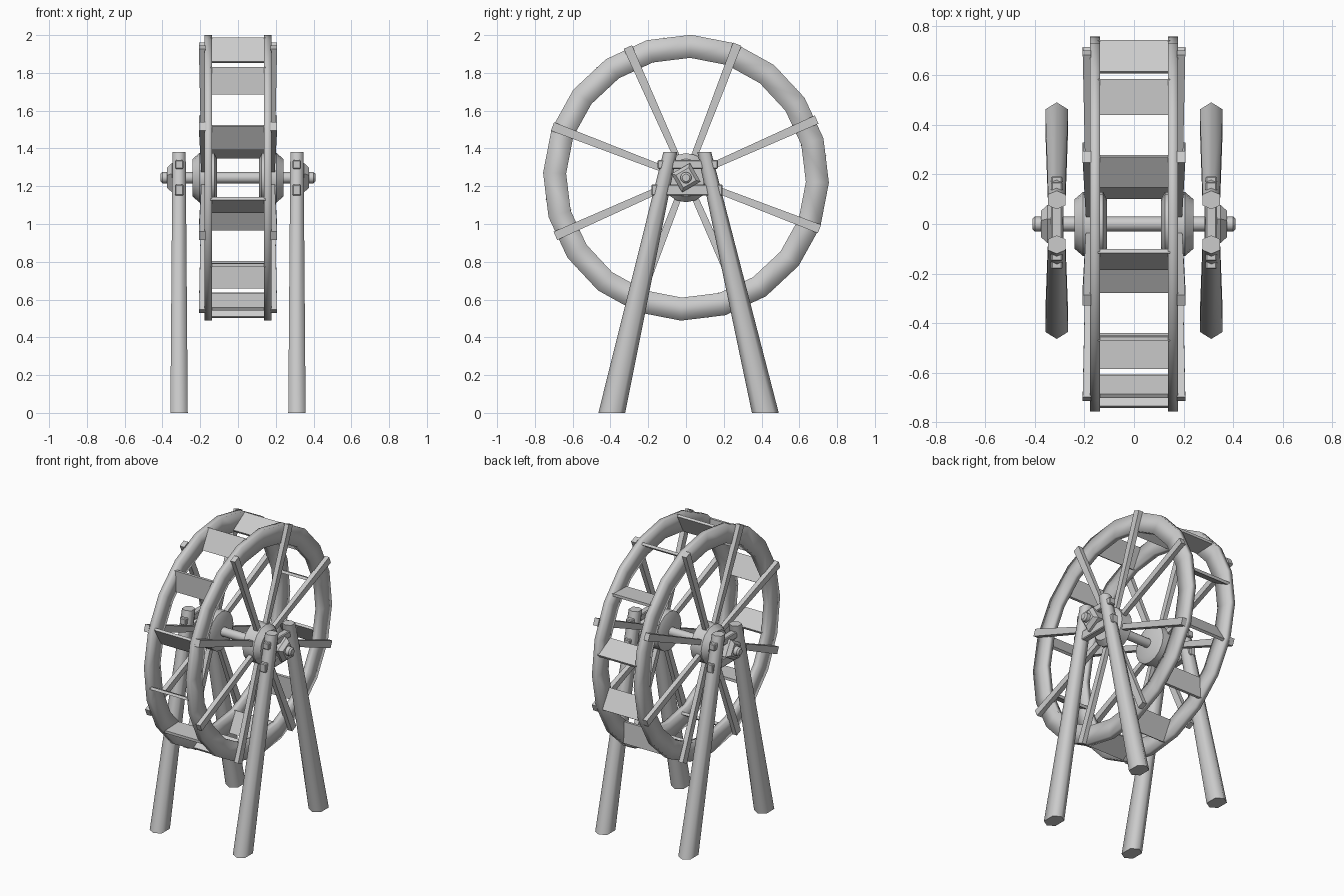
import bpy, bmesh, math
from math import cos, sin, radians
from mathutils import Vector, Matrix

cube = bpy.data.objects.get("Cube")
if cube:
    bpy.data.objects.remove(cube, do_unlink=True)

grey = bpy.data.materials.new("weathered_grey")
grey.use_nodes = True
colour = (0.6, 0.6, 0.6, 1)
grey.diffuse_color = colour
grey.node_tree.nodes["Principled BSDF"].inputs["Base Color"].default_value = colour

AXLE_Z = 1.245
RING_R, RING_IN = 0.757, 0.635


def add_object(name, bm, smooth=None, bevel=0):
    """Turn a bmesh into a finished object."""
    bmesh.ops.recalc_face_normals(bm, faces=bm.faces[:])
    mesh = bpy.data.meshes.new(name)
    bm.to_mesh(mesh)
    bm.free()
    mesh.materials.append(grey)
    obj = bpy.data.objects.new(name, mesh)
    bpy.context.collection.objects.link(obj)
    if bevel:
        mod = obj.modifiers.new("soft_edges", "BEVEL")
        mod.width, mod.segments = bevel, 1
    if smooth:
        bpy.ops.object.select_all(action="DESELECT")
        obj.select_set(True)
        bpy.context.view_layer.objects.active = obj
        bpy.ops.object.shade_smooth_by_angle(angle=radians(smooth))
    return obj


def loft(bm, sections, caps=True):
    """Skin a list of point loops, each with the same number of points."""
    loops = [[bm.verts.new(p) for p in s] for s in sections]
    for a, b in zip(loops, loops[1:]):
        n = len(a)
        for i in range(n):
            bm.faces.new((a[i], a[(i + 1) % n], b[(i + 1) % n], b[i]))
    if caps:
        bm.faces.new(loops[0])
        bm.faces.new(loops[-1])


def circle(x, r, n, turn=0.0):
    """Loop of points around the axle line at a given x."""
    angles = [2 * math.pi * i / n + turn for i in range(n)]
    return [Vector((x, r * cos(a), AXLE_Z + r * sin(a))) for a in angles]


def box(bm, centre, size, tilt=0.0):
    """Box turned about the x axis."""
    m = Matrix.Translation(centre) @ Matrix.Rotation(tilt, 4, "X")
    bmesh.ops.create_cube(bm, size=1, matrix=m @ Matrix.Diagonal((*size, 1)))


for side, s in (("left", 1), ("right", -1)):
    # Rim of the wheel
    bm = bmesh.new()
    rim = [(s * 0.137, RING_IN), (s * 0.137, RING_R), (s * 0.177, RING_R), (s * 0.177, RING_IN)]
    rim.append(rim[0])
    loft(bm, [circle(x, r, 20, radians(-2)) for x, r in rim], caps=False)
    bmesh.ops.remove_doubles(bm, verts=bm.verts[:], dist=0.0001)
    add_object(side + "_rim", bm, smooth=120)

    # Hub with chamfered edges
    bm = bmesh.new()
    hub = [(0.11, 0.1), (0.125, 0.13), (0.205, 0.13), (0.24, 0.1)]
    loft(bm, [circle(s * x, r, 16) for x, r in hub])
    add_object(side + "_hub", bm, smooth=30)

    # Tapered spokes on the outside of the rim
    bm = bmesh.new()
    for k in range(8):
        a = radians(24 + 45 * k)
        out = Vector((0, cos(a), sin(a)))
        across = Vector((0, -sin(a), cos(a)))
        sections = []
        for r, x, w, t in ((0.1, 0.18, 0.017, 0.014), (0.757, 0.19, 0.024, 0.017)):
            c = Vector((s * x, 0, AXLE_Z)) + out * r
            sections.append([c + across * (w * i) + Vector((t * j, 0, 0))
                             for i, j in ((-1, -1), (1, -1), (1, 1), (-1, 1))])
        loft(bm, sections)
    add_object(side + "_spokes", bm)

    # Pair of leaning legs with a six-sided section
    for end, foot_y, top_y in (("front", -0.393, -0.083), ("back", 0.42, 0.097)):
        bm = bmesh.new()
        sections = []
        for y, z, w, d in ((foot_y, 0, 0.046, 0.071), (top_y, 1.38, 0.035, 0.037)):
            shape = ((0, -1), (1, -0.6), (1, 0.6), (0, 1), (-1, 0.6), (-1, -0.6))
            sections.append([(s * 0.312 + w * i, y + d * j, z) for i, j in shape])
        loft(bm, sections)
        add_object(f"{side}_{end}_leg", bm, smooth=65)

    # Two tie bars through the legs
    bm = bmesh.new()
    box(bm, (s * 0.312, 0.005, 1.18), (0.045, 0.375, 0.06))
    box(bm, (s * 0.312, 0.01, 1.315), (0.045, 0.32, 0.045))
    add_object(side + "_tie_bars", bm, bevel=0.005)

    # Bearing block and its square washer
    bm = bmesh.new()
    washer = [(0.285, 0.08), (0.35, 0.08), (0.375, 0.055)]
    loft(bm, [circle(s * x, r, 4, radians(-15)) for x, r in washer])
    add_object(side + "_bearing", bm)

# Axle with rounded ends
bm = bmesh.new()
axle = [(-0.41, 0.02), (-0.4, 0.03), (0.4, 0.03), (0.41, 0.02)]
loft(bm, [circle(x, r, 12) for x, r in axle])
add_object("axle", bm, smooth=35)

# Pitched paddles between the rims
bm = bmesh.new()
for k in range(12):
    a = radians(12 + 30 * k)
    box(bm, (0, 0.69 * cos(a), AXLE_Z + 0.69 * sin(a)), (0.29, 0.145, 0.018), a - radians(40))
add_object("paddles", bm)
